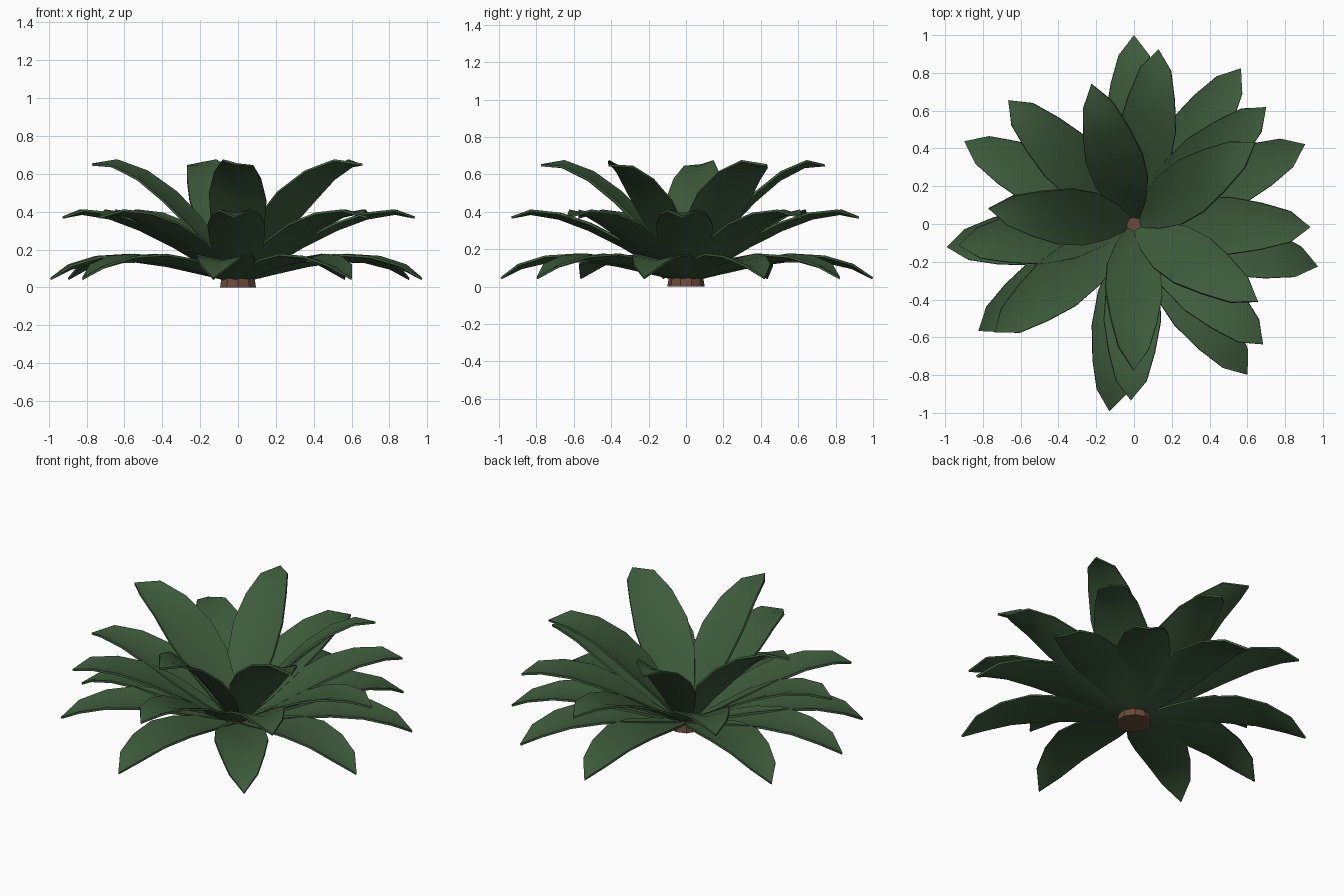
import bpy, bmesh, math
from mathutils import Vector

if "Cube" in bpy.data.objects:
    bpy.data.objects.remove(bpy.data.objects["Cube"])


def material(name, rgb):
    m = bpy.data.materials.new(name)
    m.diffuse_color = (*rgb, 1)
    m.use_nodes = True
    m.node_tree.nodes["Principled BSDF"].inputs["Base Color"].default_value = m.diffuse_color
    return m


green = material("leaf green", (0.047, 0.105, 0.044))
brown = material("stem brown", (0.15, 0.068, 0.042))

# Half width of every leaf at its seven stations, base to pointed tip
WIDTHS = [0.035, 0.095, 0.14, 0.15, 0.122, 0.08, 0.0]


def leaf(name, profile, angle, roll):
    """Arching, slightly cupped blade following (radius, height) stations."""
    a = math.radians(angle)
    out = Vector((math.cos(a), math.sin(a), 0))
    side = Vector((-math.sin(a), math.cos(a), 0))
    up = Vector((0, 0, 1))
    bm = bmesh.new()
    rows = []
    for i, ((r, z), w) in enumerate(zip(profile, WIDTHS)):
        p, q = profile[max(i - 1, 0)], profile[min(i + 1, 6)]
        tangent = (out * (q[0] - p[0]) + up * (q[1] - p[1])).normalized()
        normal = tangent.cross(side)
        mid = out * r + up * z
        if w == 0:
            rows.append([bm.verts.new(mid)])
            continue
        lift = w * 0.22
        rows.append([bm.verts.new(mid + side * (w * s) + normal * (lift * abs(s) + roll * w * s))
                     for s in (-1, 0, 1)])
    for lo, hi in zip(rows, rows[1:]):
        for j in range(2):
            if len(hi) == 1:
                bm.faces.new((lo[j], hi[0], lo[j + 1]))
            else:
                bm.faces.new((lo[j], hi[j], hi[j + 1], lo[j + 1]))
    bmesh.ops.recalc_face_normals(bm, faces=bm.faces)
    if sum(f.normal.z for f in bm.faces) < 0:
        bmesh.ops.reverse_faces(bm, faces=bm.faces)
    me = bpy.data.meshes.new(name)
    bm.to_mesh(me)
    bm.free()
    me.materials.append(green)
    ob = bpy.data.objects.new(name, me)
    bpy.context.collection.objects.link(ob)
    thick = ob.modifiers.new("thickness", "SOLIDIFY")
    thick.thickness = 0.012
    bpy.ops.object.select_all(action='DESELECT')
    ob.select_set(True)
    bpy.context.view_layer.objects.active = ob
    bpy.ops.object.modifier_apply(modifier="thickness")
    bpy.ops.object.shade_smooth_by_angle(angle=math.radians(40))


# Three tiers: stations, leaf directions in degrees, sideways tilt
TIERS = {
    "lower_leaf": ([(.03, .04), (.2, .08), (.38, .12), (.56, .145), (.74, .14), (.89, .105), (1.0, .05)],
                   [25, 55.5, 90, 154, 187, 214.5, 262.5, 307, 347], 0.0),
    "middle_leaf": ([(.03, .045), (.18, .125), (.34, .22), (.52, .31), (.68, .37), (.83, .395), (.935, .375)],
                    [-1, 41.5, 82, 135.5, 187, 218, 269, 317], 0.0),
    "upper_leaf": ([(.03, .05), (.13, .19), (.25, .33), (.38, .46), (.52, .575), (.66, .645), (.775, .655)],
                   [34, 107, 174, 270, 328], -0.2),
}
for name, (profile, angles, roll) in TIERS.items():
    for n, angle in enumerate(angles):
        leaf(f"{name}_{n + 1}", profile, angle, roll)

# Short stem under the rosette
bpy.ops.mesh.primitive_cone_add(vertices=10, radius1=0.1, radius2=0.09, depth=0.06, location=(0, 0, 0.03))
stem = bpy.context.object
stem.name = "stem"
stem.data.materials.append(brown)
